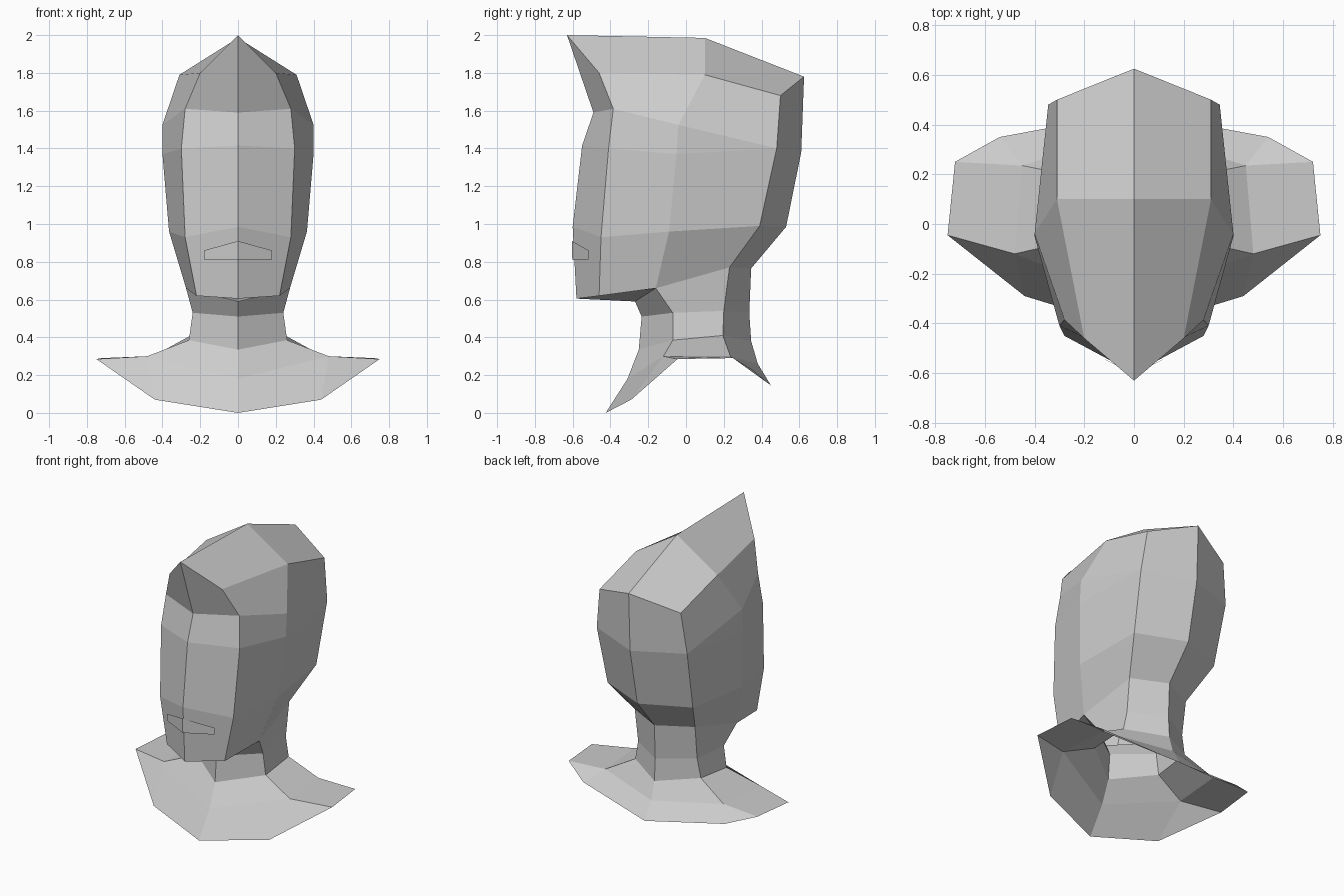
import bpy
import bmesh

old = bpy.data.objects.get("Cube")
if old:
    bpy.data.objects.remove(old, do_unlink=True)

grey = bpy.data.materials.new("plain_grey")
grey.use_nodes = True
grey.diffuse_color = (0.61, 0.61, 0.61, 1)
grey.node_tree.nodes["Principled BSDF"].inputs["Base Color"].default_value = (0.61, 0.61, 0.61, 1)


def build_half(name, strips):
    """Join pairs of point columns with flat faces, then mirror across x."""
    bm = bmesh.new()
    verts = {}

    def vert(p):
        if p not in verts:
            verts[p] = bm.verts.new(p)
        return verts[p]

    for left, right in strips:
        for i in range(len(left) - 1):
            corners = (left[i], left[i + 1], right[i + 1], right[i])
            corners = list(dict.fromkeys(corners))      # repeated points make triangles
            if len(corners) > 2:
                bm.faces.new([vert(p) for p in corners])
    mesh = bpy.data.meshes.new(name)
    bm.to_mesh(mesh)
    bm.free()
    mesh.materials.append(grey)
    ob = bpy.data.objects.new(name, mesh)
    bpy.context.collection.objects.link(ob)
    mirror = ob.modifiers.new("mirror", 'MIRROR')
    mirror.use_clip = True
    return ob


# Head columns, top to bottom, from the face centre round to the back centre
face_centre = [(0, -0.63, 2.0), (0, -0.49, 1.59), (0, -0.55, 1.415), (0, -0.60, 0.985), (0, -0.58, 0.605)]
face_edge = [(0.20, -0.46, 1.80), (0.28, -0.385, 1.61), (0.30, -0.41, 1.40),
             (0.28, -0.45, 0.93), (0.22, -0.46, 0.62)]
side = [(0.31, 0.10, 1.79), (0.40, -0.04, 1.525), (0.40, -0.05, 1.37),
        (0.365, -0.09, 0.96), (0.275, -0.16, 0.66)]
back_edge = [(0.31, 0.50, 1.68), (0.345, 0.48, 1.40), (0.345, 0.48, 1.40),
             (0.325, 0.39, 0.99), (0.23, 0.23, 0.77)]
back_centre = [(0, 0.625, 1.78), (0, 0.61, 1.38), (0, 0.61, 1.38), (0, 0.53, 0.985), (0, 0.345, 0.765)]
crown_centre = [face_centre[0], (0, 0.10, 1.985), back_centre[0]]
throat = (0, -0.27, 0.59)

build_half("head", [
    (face_centre, face_edge),
    (face_edge, side),
    (side, back_edge),
    (back_edge, back_centre),
    ([face_edge[0], side[0], back_edge[0]], crown_centre),
    ([face_centre[-1], throat], [face_edge[-1], side[-1]]),     # underside of the jaw
])

# Neck columns
neck_front = [throat, (0, -0.235, 0.51), (0, -0.25, 0.335)]
neck_side = [side[-1], (0.24, -0.07, 0.53), (0.26, -0.07, 0.385)]
neck_back_edge = [back_edge[-1], (0.225, 0.20, 0.54), (0.25, 0.195, 0.41)]
neck_back = [back_centre[-1], (0, 0.335, 0.53), (0, 0.345, 0.38)]

build_half("neck", [
    (neck_front, neck_side),
    (neck_side, neck_back_edge),
    (neck_back_edge, neck_back),
])

# Flared shoulder collar, an open sheet
fold_front = (0.48, -0.12, 0.30)
fold_back = (0.45, 0.235, 0.30)
chest = (0.44, -0.29, 0.07)
shoulder_front = (0.75, -0.045, 0.285)
shoulder_back = (0.72, 0.25, 0.29)
upper_back = (0.54, 0.35, 0.23)
collar_front = [neck_front[-1], (0, -0.31, 0.18), (0, -0.425, 0.0)]
collar_back = [neck_back[-1], (0, 0.38, 0.26), (0, 0.45, 0.145)]

build_half("shoulder_collar", [
    (collar_front, [neck_side[-1], fold_front, chest]),
    ([fold_front, chest], [fold_front, shoulder_front]),
    ([neck_side[-1], fold_front, shoulder_front], [neck_back_edge[-1], fold_back, shoulder_back]),
    ([fold_back, shoulder_back], [fold_back, upper_back]),
    ([neck_back_edge[-1], fold_back, upper_back], collar_back),
])

# Mouth plate, just in front of the face
build_half("mouth", [
    ([(0, -0.604, 0.91), (0, -0.602, 0.81)], [(0.18, -0.515, 0.86), (0.18, -0.515, 0.813)]),
])
